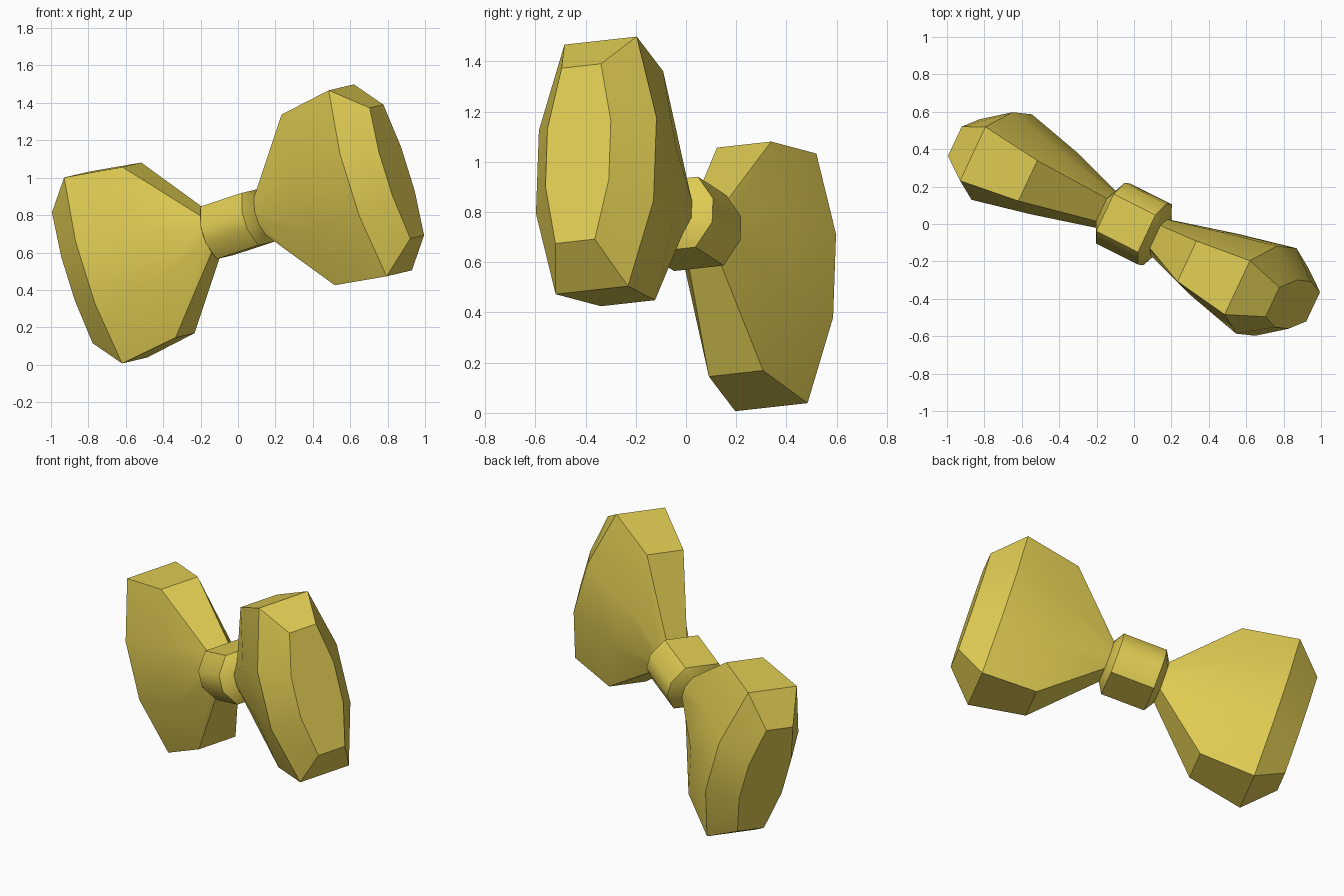
import bpy, bmesh, math
from mathutils import Matrix, Vector

if "Cube" in bpy.data.objects:
    bpy.data.objects.remove(bpy.data.objects["Cube"])

# Tilted frame of the bow: length axis, thickness axis, height axis
length = Vector((0.856, -0.433, 0.282)).normalized()
height = Vector((-0.300, 0.035, 0.953))
height = (height - length * height.dot(length)).normalized()
depth = height.cross(length)
FRAME = Matrix((length, depth, height)).transposed().to_4x4()
FRAME.translation = (0, 0, 0.753)

yellow = bpy.data.materials.new("golden yellow")
yellow.diffuse_color = (0.74, 0.60, 0.085, 1)
yellow.use_nodes = True
yellow.node_tree.nodes["Principled BSDF"].inputs["Base Color"].default_value = yellow.diffuse_color


def loft(name, rings, flip=1):
    """Loft eight-sided rings given as (x, corner y, middle y, half height)."""
    bm = bmesh.new()
    loops = []
    for x, yc, ym, z in rings:
        half = [(yc, -z), (ym, -z / 3), (ym, z / 3), (yc, z)]
        outline = half + [(-y, -h) for y, h in half]
        loops.append([bm.verts.new((flip * x, y, h)) for y, h in outline])
    for a, b in zip(loops, loops[1:]):
        for i in range(8):
            j = (i + 1) % 8
            bm.faces.new((a[i], a[j], b[j], b[i]))
    # End caps as three quads each
    for r in (loops[0], loops[-1]):
        for i in range(3):
            bm.faces.new((r[i], r[i + 1], r[6 - i], r[7 - i]))
    bmesh.ops.recalc_face_normals(bm, faces=bm.faces)
    mesh = bpy.data.meshes.new(name)
    bm.to_mesh(mesh)
    bm.free()
    mesh.transform(FRAME)
    mesh.materials.append(yellow)
    obj = bpy.data.objects.new(name, mesh)
    bpy.context.collection.objects.link(obj)
    bpy.ops.object.select_all(action='DESELECT')
    obj.select_set(True)
    bpy.context.view_layer.objects.active = obj
    bpy.ops.object.shade_smooth_by_angle(angle=math.radians(40))


# Two fanned loops of the bow
wing = [(0.165, 0.067, 0.105, 0.10), (0.497, 0.12, 0.187, 0.478),
        (0.826, 0.16, 0.26, 0.521), (0.992, 0.087, 0.14, 0.366)]
loft("right_loop", wing, 1)
loft("left_loop", wing, -1)

# Central knot
end = [(0.17, 0.065, 0.10, 0.10), (0.13, 0.11, 0.18, 0.147)]
loft("knot", [(-x, *r) for x, *r in end] + end[::-1])
